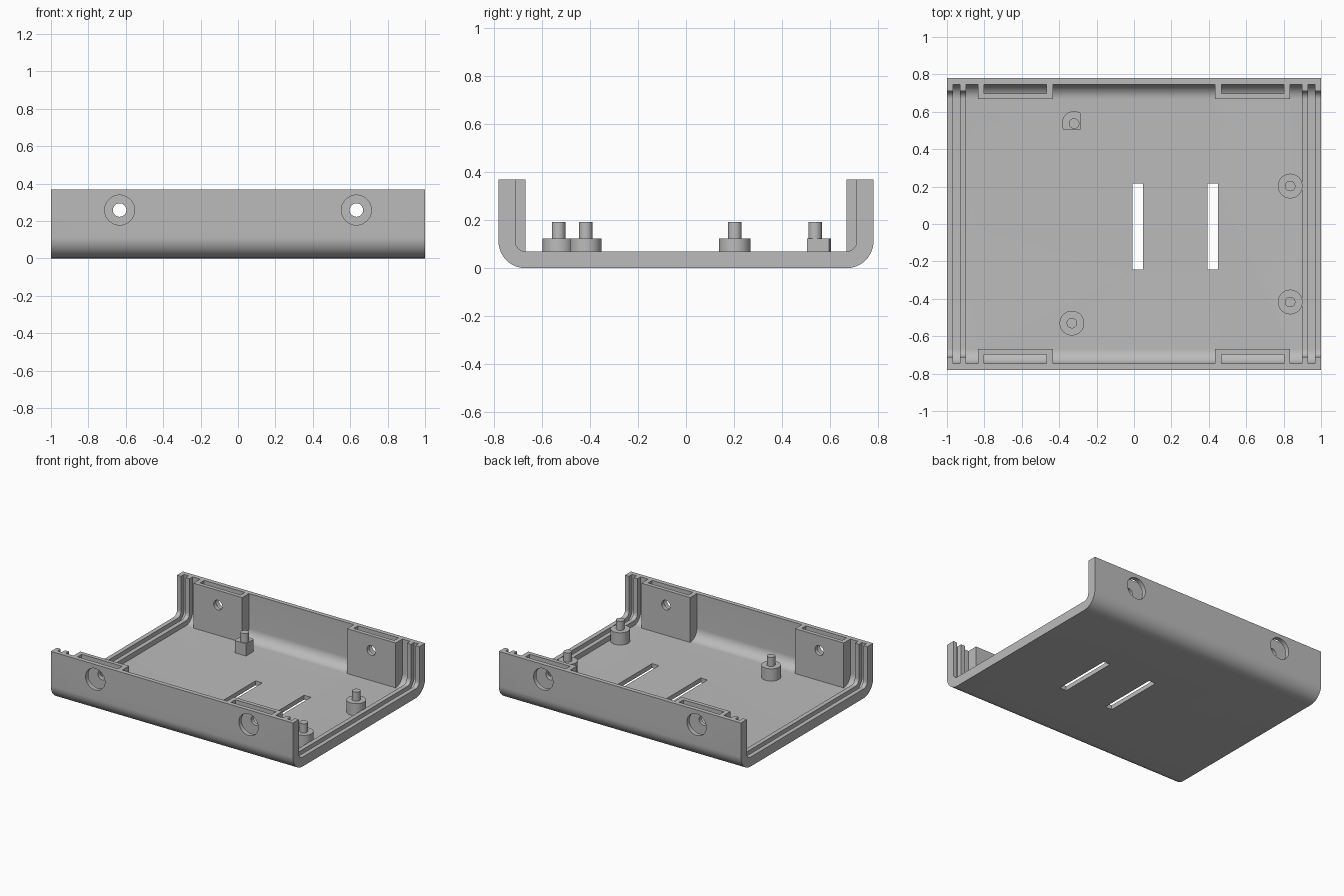
import bpy, bmesh, math
from mathutils import Matrix

cube = bpy.data.objects.get("Cube")
if cube:
    bpy.data.objects.remove(cube, do_unlink=True)

H = 0.368            # wall height
HALF = 0.78          # half depth
R = 0.112            # outer corner radius
CY = HALF - R        # corner arc centre
SHELL, RIB = 0.033, 0.07

grey = bpy.data.materials.new("plastic_grey")
grey.use_nodes = True
colour = (0.5, 0.5, 0.5, 1)
grey.diffuse_color = colour
grey.node_tree.nodes["Principled BSDF"].inputs["Base Color"].default_value = colour


def make(name, bm):
    bmesh.ops.recalc_face_normals(bm, faces=bm.faces)
    mesh = bpy.data.meshes.new(name)
    bm.to_mesh(mesh)
    bm.free()
    mesh.materials.append(grey)
    obj = bpy.data.objects.new(name, mesh)
    bpy.context.collection.objects.link(obj)
    return obj


def prism(name, points, shift):
    bm = bmesh.new()
    face = bm.faces.new([bm.verts.new(p) for p in points])
    moved = bmesh.ops.extrude_face_region(bm, geom=[face])["geom"]
    bmesh.ops.translate(bm, vec=shift, verts=[v for v in moved if isinstance(v, bmesh.types.BMVert)])
    return make(name, bm)


def along_x(name, profile, x0, x1):
    return prism(name, [(x0, y, z) for y, z in profile], (x1 - x0, 0, 0))


def box(name, x0, x1, y0, y1, z0, z1):
    return along_x(name, [(y0, z0), (y1, z0), (y1, z1), (y0, z1)], x0, x1)


def cylinder(name, r, centre, length, axis="Z"):
    bm = bmesh.new()
    turn = Matrix.Rotation(math.pi / 2, 4, "X") if axis == "Y" else Matrix()
    bmesh.ops.create_cone(bm, cap_ends=True, segments=40, radius1=r, radius2=r,
                          depth=length, matrix=Matrix.Translation(centre) @ turn)
    return make(name, bm)


def corner(offset, steps=14):
    # Rounded wall foot, from the floor up to the rim
    r = R - offset
    pts = []
    for i in range(steps + 1):
        a = math.pi / 2 * i / steps
        pts.append((CY + r * math.sin(a), R - r * math.cos(a)))
    return pts + [(HALF - offset, H)]


def channel(outer, inner):
    def path(offset):
        half = corner(offset)
        return [(-y, z) for y, z in reversed(half)] + half
    return path(outer) + path(inner)[::-1]


def combine(target, other, operation):
    mod = target.modifiers.new("join", "BOOLEAN")
    mod.operation, mod.solver, mod.object = operation, "EXACT", other
    bpy.context.view_layer.objects.active = target
    bpy.ops.object.modifier_apply(modifier=mod.name)
    bpy.data.objects.remove(other, do_unlink=True)


def smooth(obj):
    bpy.ops.object.select_all(action="DESELECT")
    obj.select_set(True)
    bpy.context.view_layer.objects.active = obj
    bpy.ops.object.shade_smooth_by_angle(angle=math.radians(30))


# Channel-shaped tray
tray = along_x("tray", channel(0, SHELL), -1, 1)

# Panel grooves: a pair of ribs at each open end
for s in (-1, 1):
    for a, b in ((0.898, 0.931), (0.967, 1.0)):
        combine(tray, along_x("rib", channel(0.015, RIB), s * a, s * b), "UNION")

# Hollow screw brackets on both walls
for sx in (-1, 1):
    for sy in (-1, 1):
        cheek = [(sy * y, z) for y, z in [(CY, H)] + corner(0.015)]
        for a, b in ((0.433, 0.467), (0.802, 0.835)):
            combine(tray, along_x("cheek", cheek, sx * a, sx * b), "UNION")
        combine(tray, box("plate", sx * 0.433, sx * 0.835, sy * CY, sy * 0.698, 0.02, H), "UNION")
        # Large access hole in the wall, small screw hole in the bracket
        x, z = sx * 0.633, 0.258
        combine(tray, cylinder("access", 0.08, (x, sy * 0.79, z), 0.13, "Y"), "DIFFERENCE")
        combine(tray, cylinder("screw", 0.036, (x, sy * 0.7, z), 0.2, "Y"), "DIFFERENCE")

# Strap slots through the floor
for x in (-0.007, 0.394):
    combine(tray, box("slot", x, x + 0.056, -0.244, 0.217, -0.1, 0.2), "DIFFERENCE")
smooth(tray)

# Board standoffs with locating pins
BASE_R, BASE_TOP, PIN_TOP, FOOT = 0.066, 0.124, 0.192, 0.02
for i, (x, y) in enumerate([(0.835, 0.203), (0.835, -0.417), (-0.332, -0.53), (-0.32, 0.537)]):
    if i < 3:
        base = cylinder(f"standoff_{i + 1}", BASE_R, (x, y, (BASE_TOP + FOOT) / 2), BASE_TOP - FOOT)
    else:
        # Standoff trimmed flat on two sides
        cut = BASE_R / 2
        outline = [(x + cut, y - cut, FOOT)]
        for k in range(21):
            a = math.radians(60 + 150 * k / 20)
            outline.append((x + BASE_R * math.cos(a), y + BASE_R * math.sin(a), FOOT))
        base = prism("trimmed_standoff", outline, (0, 0, BASE_TOP - FOOT))
    pin = cylinder("pin", 0.028, (x, y, (BASE_TOP + PIN_TOP) / 2 - 0.01), PIN_TOP - BASE_TOP + 0.02)
    combine(base, pin, "UNION")
    smooth(base)
